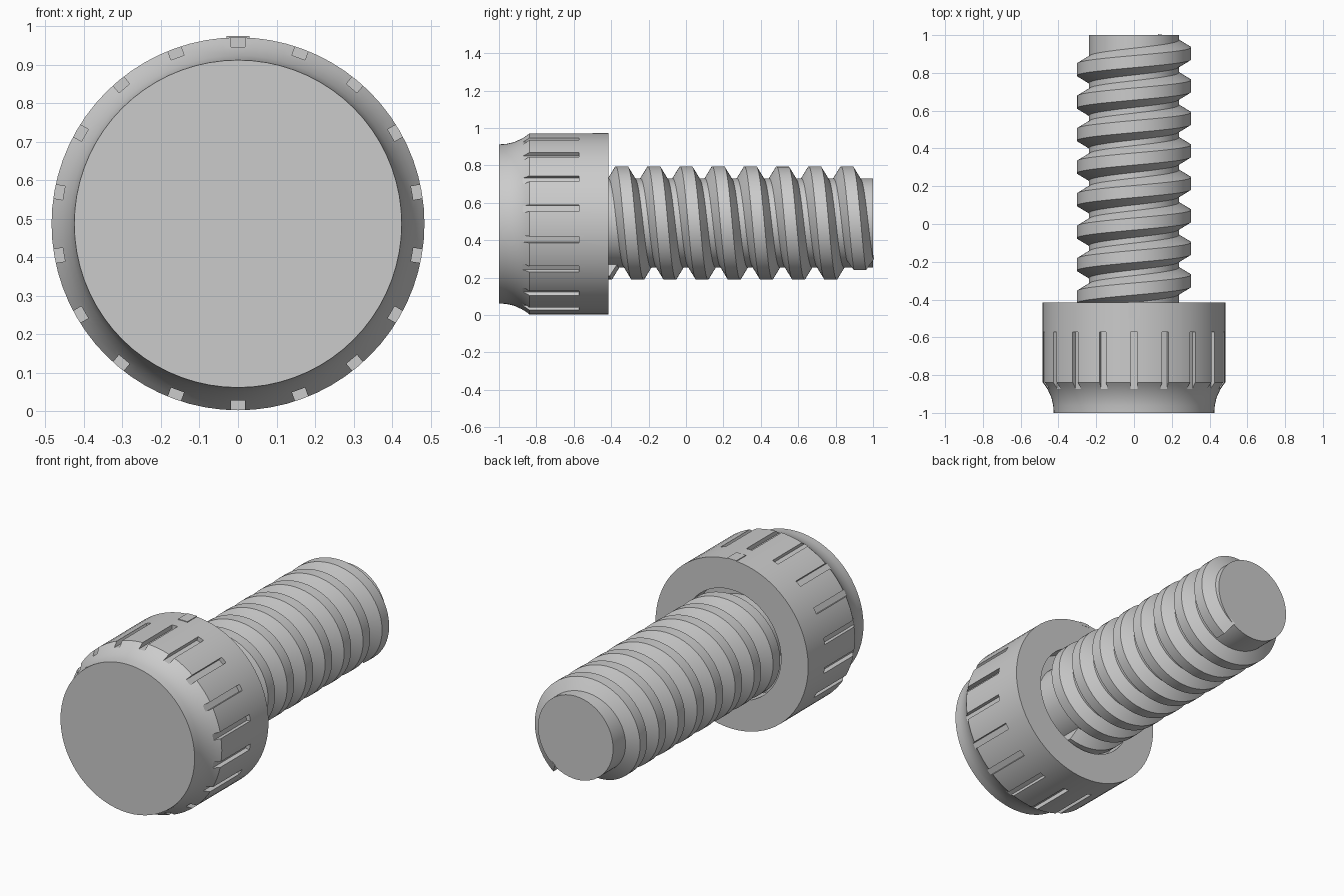
import bpy, bmesh
from math import sin, cos, pi, radians

if "Cube" in bpy.data.objects:
    bpy.data.objects.remove(bpy.data.objects["Cube"])

HEAD_Z, SCREW_Z = 0.487, 0.492
N = 72


def make(name, bm, smooth=35):
    bmesh.ops.recalc_face_normals(bm, faces=bm.faces)
    me = bpy.data.meshes.new(name)
    bm.to_mesh(me)
    bm.free()
    ob = bpy.data.objects.new(name, me)
    bpy.context.collection.objects.link(ob)
    if smooth:
        shade(ob, smooth)
    return ob


def shade(ob, angle):
    bpy.ops.object.select_all(action='DESELECT')
    ob.select_set(True)
    bpy.context.view_layer.objects.active = ob
    bpy.ops.object.shade_smooth_by_angle(angle=radians(angle))


def at(y, r, a, zc):
    return (r * sin(a), y, zc + r * cos(a))


def lathe(profile, zc):
    """Turn (y, radius) points about the y axis, closing both ends."""
    bm = bmesh.new()
    rings = [[bm.verts.new(at(y, r, 2 * pi * i / N, zc)) for i in range(N)]
             for y, r in profile]
    for a, b in zip(rings, rings[1:]):
        for i in range(N):
            j = (i + 1) % N
            bm.faces.new((a[i], a[j], b[j], b[i]))
    bm.faces.new(rings[0])
    bm.faces.new(rings[-1])
    return bm


def add_box(bm, y0, y1, r0, r1, w, a, zc):
    v = []
    for y in (y0, y1):
        for r, x in ((r0, -w), (r0, w), (r1, w), (r1, -w)):
            v.append(bm.verts.new((x * cos(a) + r * sin(a), y,
                                   zc + r * cos(a) - x * sin(a))))
    for f in ((0, 1, 2, 3), (4, 5, 6, 7), (0, 1, 5, 4),
              (1, 2, 6, 5), (2, 3, 7, 6), (3, 0, 4, 7)):
        bm.faces.new([v[i] for i in f])


# Head with concave front flare and a recess around the shank
head = make("head", lathe([(-1, 0.425), (-0.96, 0.428), (-0.92, 0.437), (-0.88, 0.455),
                           (-0.855, 0.471), (-0.838, 0.484), (-0.415, 0.484),
                           (-0.415, 0.312), (-0.52, 0.312)], HEAD_Z), 0)

# Grip slots around the rim
bm = bmesh.new()
for k in range(18):
    add_box(bm, -0.9, -0.572, 0.459, 0.52, 0.018, k * pi / 9, HEAD_Z)
cutter = make("slot_cutter", bm, 0)
cutter.hide_render = True
mod = head.modifiers.new("slots", 'BOOLEAN')
mod.operation = 'DIFFERENCE'
mod.solver = 'EXACT'
mod.object = cutter
bpy.context.view_layer.objects.active = head
bpy.ops.object.modifier_apply(modifier=mod.name)
bpy.data.objects.remove(cutter)
shade(head, 20)

# Small raised index mark on top of the head
bm = bmesh.new()
add_box(bm, -0.5, -0.414, 0.47, 0.487, 0.03, 0, HEAD_Z)
make("index_mark", bm, 0)

# Shank core
make("shank", lathe([(-0.53, 0.238), (1, 0.238)], SCREW_Z))

# Helical thread: trapezoid section swept around the shank
PITCH = 0.172
SECTION = [(-0.075, 0.23), (-0.071, 0.238), (-0.032, 0.303),
           (0.032, 0.303), (0.071, 0.238), (0.075, 0.23)]
bm = bmesh.new()
start, end = -0.44, 0.93
steps = int((end - start) / PITCH * 64)
rows = []
for i in range(steps + 1):
    y = start + (end - start) * i / steps
    a = 2 * pi * y / PITCH
    rows.append([bm.verts.new(at(y + dy, r, a, SCREW_Z)) for dy, r in SECTION])
for a, b in zip(rows, rows[1:]):
    for j in range(6):
        k = (j + 1) % 6
        bm.faces.new((a[j], a[k], b[k], b[j]))
bm.faces.new(rows[0])
bm.faces.new(rows[-1])
make("thread", bm)
